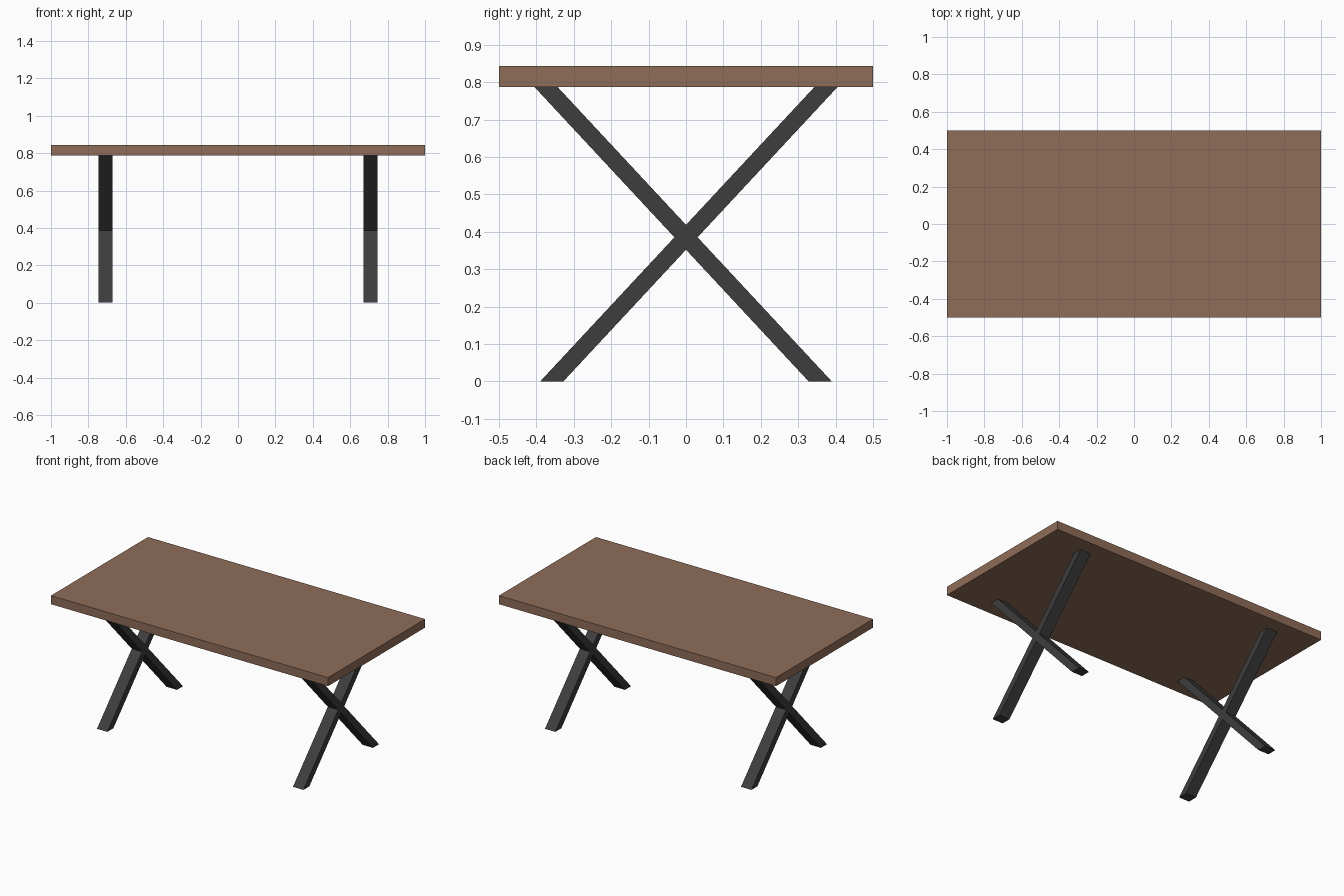
import bpy
import bmesh

cube = bpy.data.objects.get("Cube")
if cube:
    bpy.data.objects.remove(cube, do_unlink=True)


def make_material(name, rgb):
    mat = bpy.data.materials.new(name)
    mat.use_nodes = True
    colour = (*rgb, 1.0)
    mat.diffuse_color = colour
    mat.node_tree.nodes["Principled BSDF"].inputs["Base Color"].default_value = colour
    return mat


def make_prism(name, profile, x_min, x_max, mat):
    """Extrude a (y, z) outline along x."""
    bm = bmesh.new()
    face = bm.faces.new([bm.verts.new((x_min, y, z)) for y, z in profile])
    result = bmesh.ops.extrude_face_region(bm, geom=[face])
    moved = [v for v in result["geom"] if isinstance(v, bmesh.types.BMVert)]
    bmesh.ops.translate(bm, verts=moved, vec=(x_max - x_min, 0, 0))
    bmesh.ops.recalc_face_normals(bm, faces=bm.faces)
    mesh = bpy.data.meshes.new(name)
    bm.to_mesh(mesh)
    bm.free()
    mesh.materials.append(mat)
    obj = bpy.data.objects.new(name, mesh)
    bpy.context.collection.objects.link(obj)
    return obj


wood = make_material("brown wood", (0.275, 0.152, 0.098))
metal = make_material("dark metal", (0.047, 0.047, 0.047))

LENGTH, DEPTH = 2.0, 1.0
UNDERSIDE, HEIGHT = 0.787, 0.843
LEG_INNER, LEG_OUTER = 0.67, 0.745

# Table top
half = DEPTH / 2
make_prism("table_top",
           [(-half, UNDERSIDE), (half, UNDERSIDE), (half, HEIGHT), (-half, HEIGHT)],
           -LENGTH / 2, LENGTH / 2, wood)

# Crossed legs: slanted bars cut level at the floor and at the underside
bar = [(-0.39, 0), (-0.328, 0), (0.405, UNDERSIDE), (0.343, UNDERSIDE)]
for side, x_min, x_max in (("left", LEG_INNER, LEG_OUTER),
                           ("right", -LEG_OUTER, -LEG_INNER)):
    for end, sign in (("front", 1), ("back", -1)):
        outline = [(sign * y, z) for y, z in bar]
        make_prism(f"{side}_{end}_leg", outline, x_min, x_max, metal)
